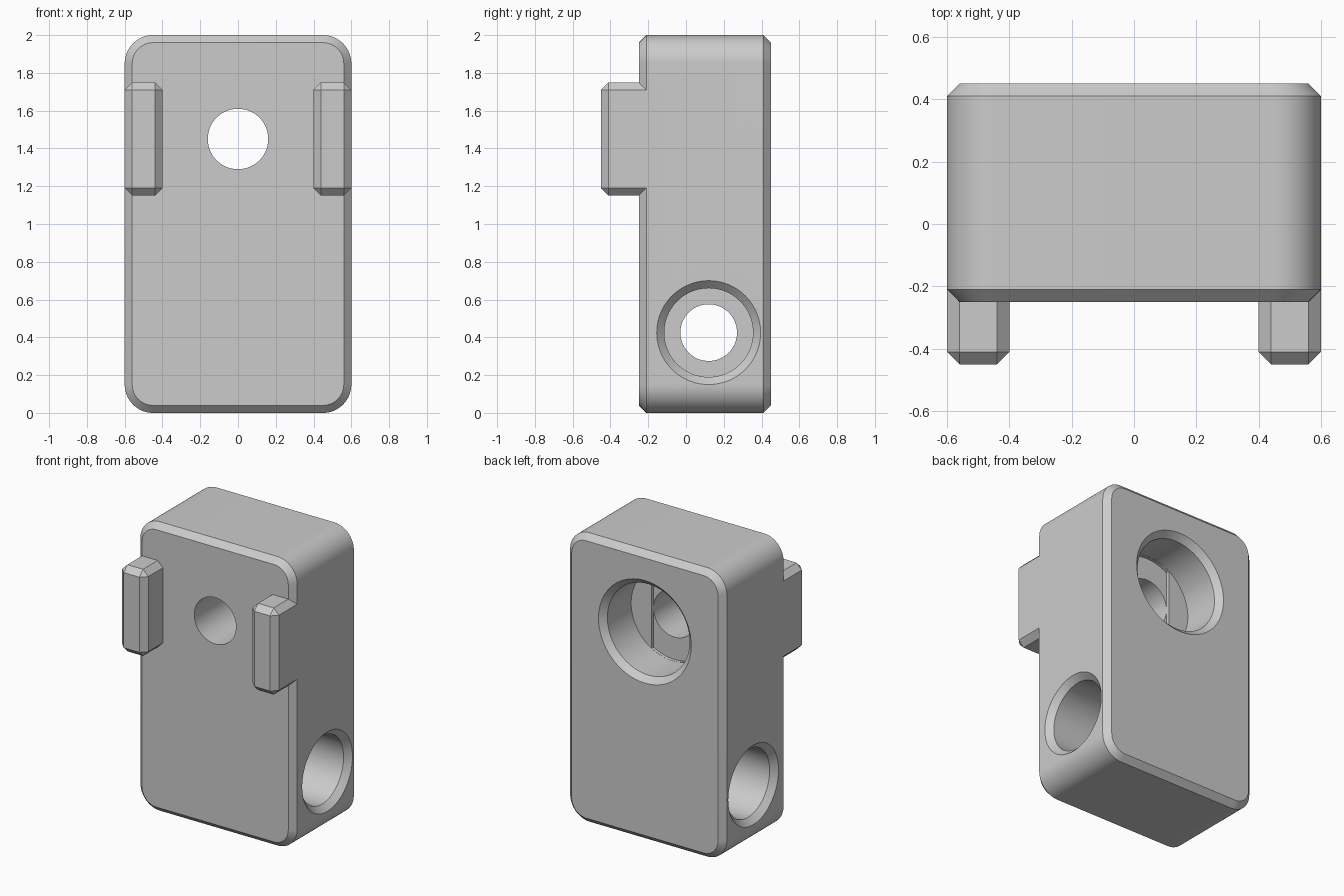
import bpy, bmesh
from math import cos, sin, pi

old = bpy.data.objects.get("Cube")
if old:
    bpy.data.objects.remove(old, do_unlink=True)

CHAMFER = 0.04

grey = bpy.data.materials.new("plain grey")
grey.use_nodes = True
colour = (0.6, 0.6, 0.6, 1)
grey.diffuse_color = colour
grey.node_tree.nodes["Principled BSDF"].inputs["Base Color"].default_value = colour


def loft(name, rings):
    """Solid skinned through a list of equal-length rings."""
    bm = bmesh.new()
    loops = [[bm.verts.new(p) for p in ring] for ring in rings]
    count = len(loops[0])
    for a, b in zip(loops, loops[1:]):
        for i in range(count):
            j = (i + 1) % count
            bm.faces.new((a[i], a[j], b[j], b[i]))
    bm.faces.new(loops[0])
    bm.faces.new(loops[-1])
    bmesh.ops.recalc_face_normals(bm, faces=bm.faces)
    mesh = bpy.data.meshes.new(name)
    bm.to_mesh(mesh)
    bm.free()
    mesh.materials.append(grey)
    obj = bpy.data.objects.new(name, mesh)
    bpy.context.collection.objects.link(obj)
    return obj


def rounded_ring(y, inset, steps=16):
    """Rounded rectangle outline of the body at depth y."""
    radius = 0.15 - inset
    ring = []
    for k, (sx, sz) in enumerate([(1, 1), (-1, 1), (-1, -1), (1, -1)]):
        for s in range(steps + 1):
            t = (k + s / steps) * pi / 2
            ring.append((sx * 0.45 + radius * cos(t), y, 1 + sz * 0.85 + radius * sin(t)))
    return ring


def circle(axis, pos, radius, clamp=9, count=96):
    """Circle around one of the two bore axes."""
    ring = []
    for i in range(count):
        t = 2 * pi * i / count
        u, v = radius * cos(t), radius * sin(t)
        if axis == "Y":
            ring.append((max(-clamp, min(clamp, u)), pos, 1.45 + v))
        else:
            ring.append((pos, 0.12 + u, 0.425 + v))
    return ring


def combine(target, tool, operation):
    tool.hide_render = True
    mod = target.modifiers.new(tool.name, "BOOLEAN")
    mod.operation = operation
    mod.solver = "EXACT"
    mod.object = tool
    bpy.context.view_layer.objects.active = target
    bpy.ops.object.modifier_apply(modifier=mod.name)
    bpy.data.objects.remove(tool, do_unlink=True)


# Rounded block with chamfered front and back rims
body = loft("body", [rounded_ring(-0.25, CHAMFER), rounded_ring(-0.21, 0),
                     rounded_ring(0.41, 0), rounded_ring(0.45, CHAMFER)])

# Pair of chamfered lugs on the front
for side in (-1, 1):
    bm = bmesh.new()
    bmesh.ops.create_cube(bm, size=1)
    for v in bm.verts:
        v.co = (side * 0.5 + v.co.x * 0.2, -0.275 + v.co.y * 0.35, 1.45 + v.co.z * 0.6)
    bmesh.ops.bevel(bm, geom=bm.edges[:], offset=CHAMFER, segments=1, affect="EDGES")
    mesh = bpy.data.meshes.new("front_lug")
    bm.to_mesh(mesh)
    bm.free()
    mesh.materials.append(grey)
    lug = bpy.data.objects.new("front_lug", mesh)
    bpy.context.collection.objects.link(lug)
    combine(body, lug, "UNION")

# Front-to-back hole with a deep recess at the back
profile = [(-0.5, 0.16), (0.15, 0.16), (0.15, 0.315), (0.41, 0.315), (0.49, 0.395)]
combine(body, loft("back_bore", [circle("Y", y, r) for y, r in profile]), "DIFFERENCE")

# Shallow vertical slot across the recess floor
slot = loft("floor_slot", [circle("Y", y, 0.314, clamp=0.161) for y in (0.127, 0.2)])
combine(body, slot, "DIFFERENCE")

# Side-to-side hole, recessed from both ends
half = [(0.15, 0.15), (0.15, 0.235), (0.56, 0.235), (0.64, 0.315)]
profile = [(-x, r) for x, r in reversed(half)] + half
combine(body, loft("side_bore", [circle("X", x, r) for x, r in profile]), "DIFFERENCE")

bpy.ops.object.select_all(action="DESELECT")
body.select_set(True)
bpy.context.view_layer.objects.active = body
bpy.ops.object.shade_smooth_by_angle(angle=pi / 6)
